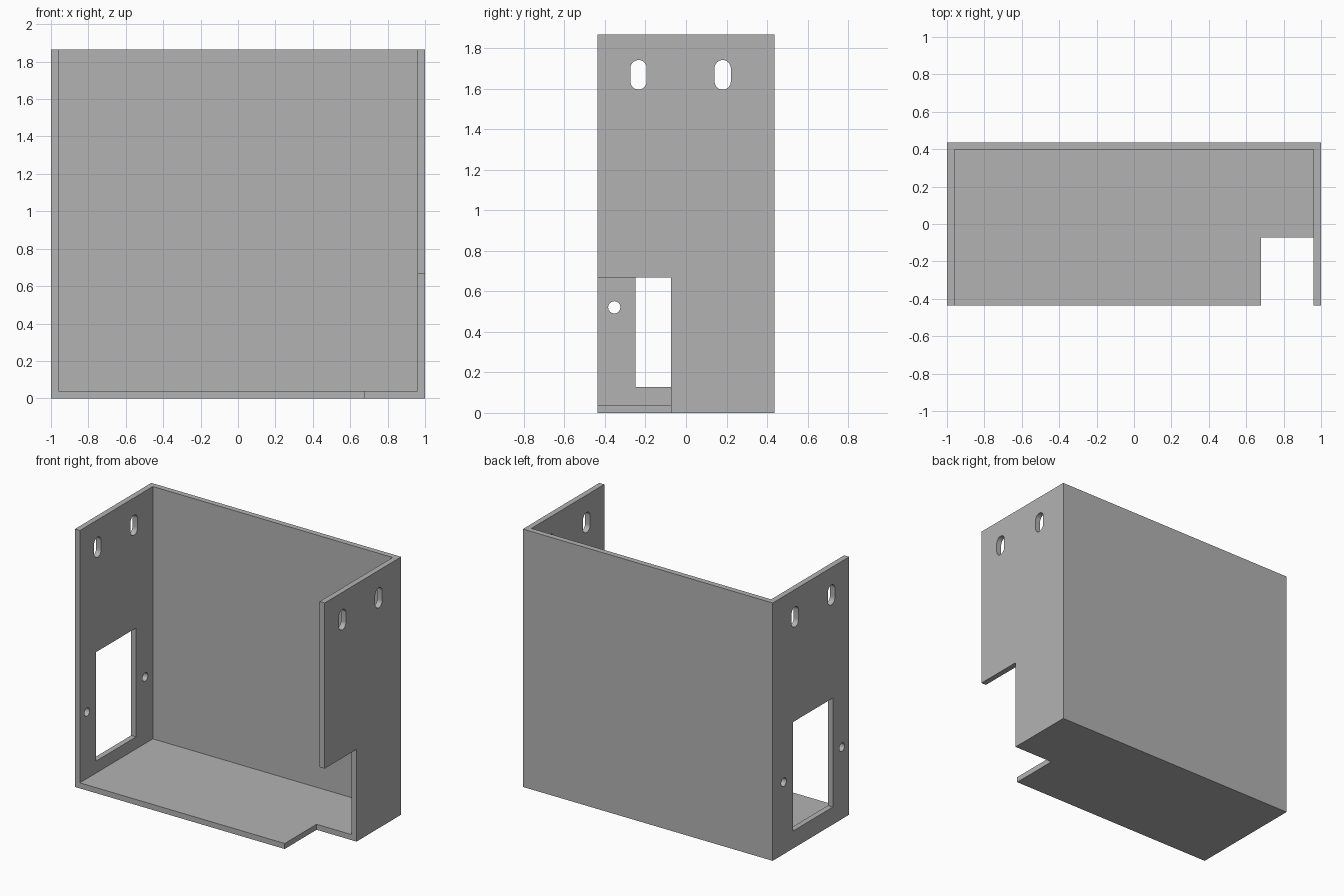
import bpy
import bmesh
from math import cos, sin, pi, radians

if "Cube" in bpy.data.objects:
    bpy.data.objects.remove(bpy.data.objects["Cube"])

W, D, H, T = 1.0, 0.437, 1.866, 0.04    # half width, half depth, height, sheet thickness
NOTCH_Y, NOTCH_Z, NOTCH_X = -0.073, 0.667, 0.68

grey = bpy.data.materials.new("sheet grey")
grey.use_nodes = True
grey.diffuse_color = (0.45, 0.45, 0.45, 1)
grey.node_tree.nodes["Principled BSDF"].inputs["Base Color"].default_value = grey.diffuse_color


def prism(name, profile, x0, x1):
    """Solid made by extruding a (y, z) profile along x."""
    bm = bmesh.new()
    face = bm.faces.new([bm.verts.new((x0, y, z)) for y, z in profile])
    moved = bmesh.ops.extrude_face_region(bm, geom=[face])["geom"]
    verts = [v for v in moved if isinstance(v, bmesh.types.BMVert)]
    bmesh.ops.translate(bm, vec=(x1 - x0, 0, 0), verts=verts)
    bmesh.ops.recalc_face_normals(bm, faces=bm.faces)
    mesh = bpy.data.meshes.new(name)
    bm.to_mesh(mesh)
    bm.free()
    mesh.materials.append(grey)
    obj = bpy.data.objects.new(name, mesh)
    bpy.context.collection.objects.link(obj)
    return obj


def rect(y0, y1, z0, z1):
    return [(y0, z0), (y1, z0), (y1, z1), (y0, z1)]


def slot(y, z, radius, straight=0.0, steps=16):
    """Round hole, or an upright slot when straight > 0."""
    points = []
    for centre, start in ((z + straight / 2, 0), (z - straight / 2, pi)):
        for i in range(steps + (1 if straight else 0)):
            a = start + pi * i / steps
            points.append((y + radius * cos(a), centre + radius * sin(a)))
    return points


# Folded sheet body
body = prism("folded_bracket", rect(-D, D, 0, H), -W, W)

# Hollow interior, open at the front and top
cutters = [prism("interior_cutter", rect(-D - 0.2, D - T, T, H + 0.2), -W + T, W - T)]

# Corner notch through the left wall and the floor
cutters.append(prism("corner_notch_cutter", rect(-D - 0.3, NOTCH_Y, -0.2, NOTCH_Z), NOTCH_X, W + 0.2))

# Mounting slots through both side walls
for y in (-0.234, 0.181):
    cutters.append(prism("slot_cutter", slot(y, 1.668, 0.04, 0.066), -W - 0.1, W + 0.1))

# Window and its two screw holes in the right wall
cutters.append(prism("window_cutter", rect(-0.25, 0.206, 0.127, 0.915), -W - 0.1, -W + 0.1))
for y in (-0.354, 0.31):
    cutters.append(prism("screw_hole_cutter", slot(y, 0.521, 0.03), -W - 0.1, -W + 0.1))

bpy.ops.object.select_all(action="DESELECT")
bpy.context.view_layer.objects.active = body
body.select_set(True)
for cutter in cutters:
    cutter.hide_render = True
    mod = body.modifiers.new("cut", "BOOLEAN")
    mod.operation = "DIFFERENCE"
    mod.solver = "EXACT"
    mod.object = cutter
    bpy.ops.object.modifier_apply(modifier=mod.name)
    bpy.data.objects.remove(cutter)

bpy.ops.object.shade_smooth_by_angle(angle=radians(30))
